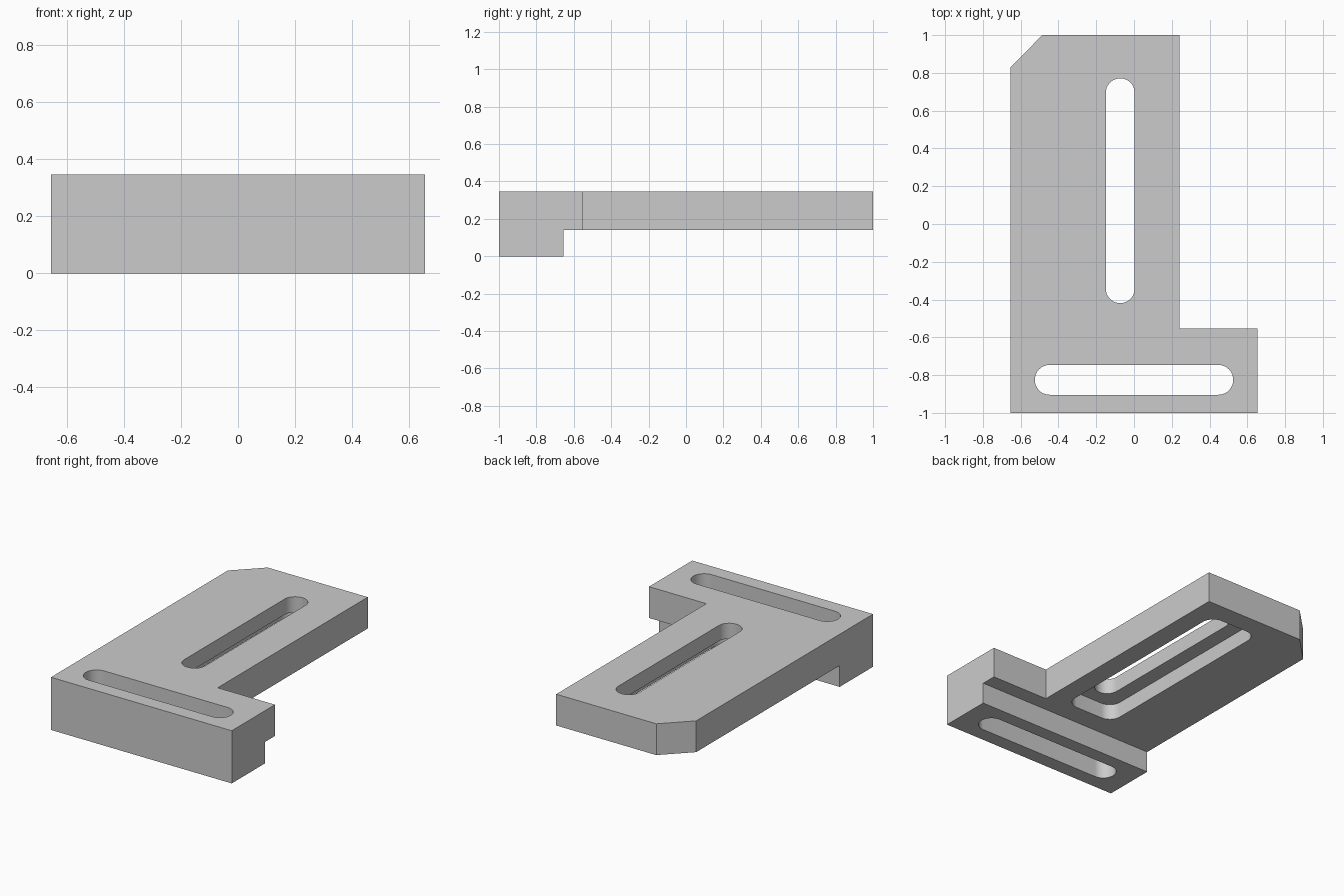
import bpy
import bmesh
from math import cos, sin, pi, radians

cube = bpy.data.objects.get("Cube")
if cube:
    bpy.data.objects.remove(cube, do_unlink=True)

TOP = 0.345          # upper face of the bracket
PLATE_BOTTOM = 0.14  # underside of the plate behind the foot
LEDGE = 0.243        # ceiling of the recess around the long slot

grey = bpy.data.materials.new("plain grey")
grey.use_nodes = True
grey.diffuse_color = (0.6, 0.6, 0.6, 1)
grey.node_tree.nodes["Principled BSDF"].inputs["Base Color"].default_value = (0.6, 0.6, 0.6, 1)


def prism(name, outline, low, high):
    """Extrude a plan outline between two heights."""
    bm = bmesh.new()
    base = bm.faces.new([bm.verts.new((x, y, low)) for x, y in outline])
    grown = bmesh.ops.extrude_face_region(bm, geom=[base])
    moved = [g for g in grown["geom"] if isinstance(g, bmesh.types.BMVert)]
    bmesh.ops.translate(bm, verts=moved, vec=(0, 0, high - low))
    bmesh.ops.recalc_face_normals(bm, faces=bm.faces)
    mesh = bpy.data.meshes.new(name)
    bm.to_mesh(mesh)
    bm.free()
    mesh.materials.append(grey)
    obj = bpy.data.objects.new(name, mesh)
    bpy.context.collection.objects.link(obj)
    return obj


def rounded(cx, cy, half_x, half_y, radius, steps=12):
    """Rounded rectangle; a slot when the radius nears the half width."""
    points = []
    for corner, (sx, sy) in enumerate([(1, 1), (-1, 1), (-1, -1), (1, -1)]):
        for i in range(steps + 1):
            a = (corner + i / steps) * pi / 2
            points.append((cx + sx * (half_x - radius) + radius * cos(a),
                           cy + sy * (half_y - radius) + radius * sin(a)))
    return points


def cut(body, cutter):
    cutter.hide_render = True
    mod = body.modifiers.new(cutter.name, "BOOLEAN")
    mod.operation = "DIFFERENCE"
    mod.solver = "EXACT"
    mod.object = cutter
    bpy.context.view_layer.objects.active = body
    bpy.ops.object.modifier_apply(modifier=mod.name)
    bpy.data.objects.remove(cutter, do_unlink=True)


# L-shaped body with one chamfered corner
bracket = prism("bracket", [(-0.655, -1), (0.655, -1), (0.655, -0.553), (0.24, -0.553),
                            (0.24, 1), (-0.485, 1), (-0.655, 0.83)], 0, TOP)

# Space under the plate, leaving the foot along the front
cut(bracket, prism("undercut", [(-1, -0.655), (1, -0.655), (1, 2), (-1, 2)], -0.5, PLATE_BOTTOM))

# Recess in the underside, then the two through slots
cut(bracket, prism("recess", rounded(-0.072, 0.176, 0.179, 0.69, 0.08), -0.3, LEDGE))
cut(bracket, prism("long_slot", rounded(-0.073, 0.176, 0.076, 0.595, 0.0755), -0.4, 0.6))
cut(bracket, prism("foot_slot", rounded(0, -0.825, 0.525, 0.079, 0.0785), -0.4, 0.6))

# Smooth slot ends with crisp edges
bpy.ops.object.select_all(action="DESELECT")
bracket.select_set(True)
bpy.context.view_layer.objects.active = bracket
bpy.ops.object.shade_smooth_by_angle(angle=radians(30))
